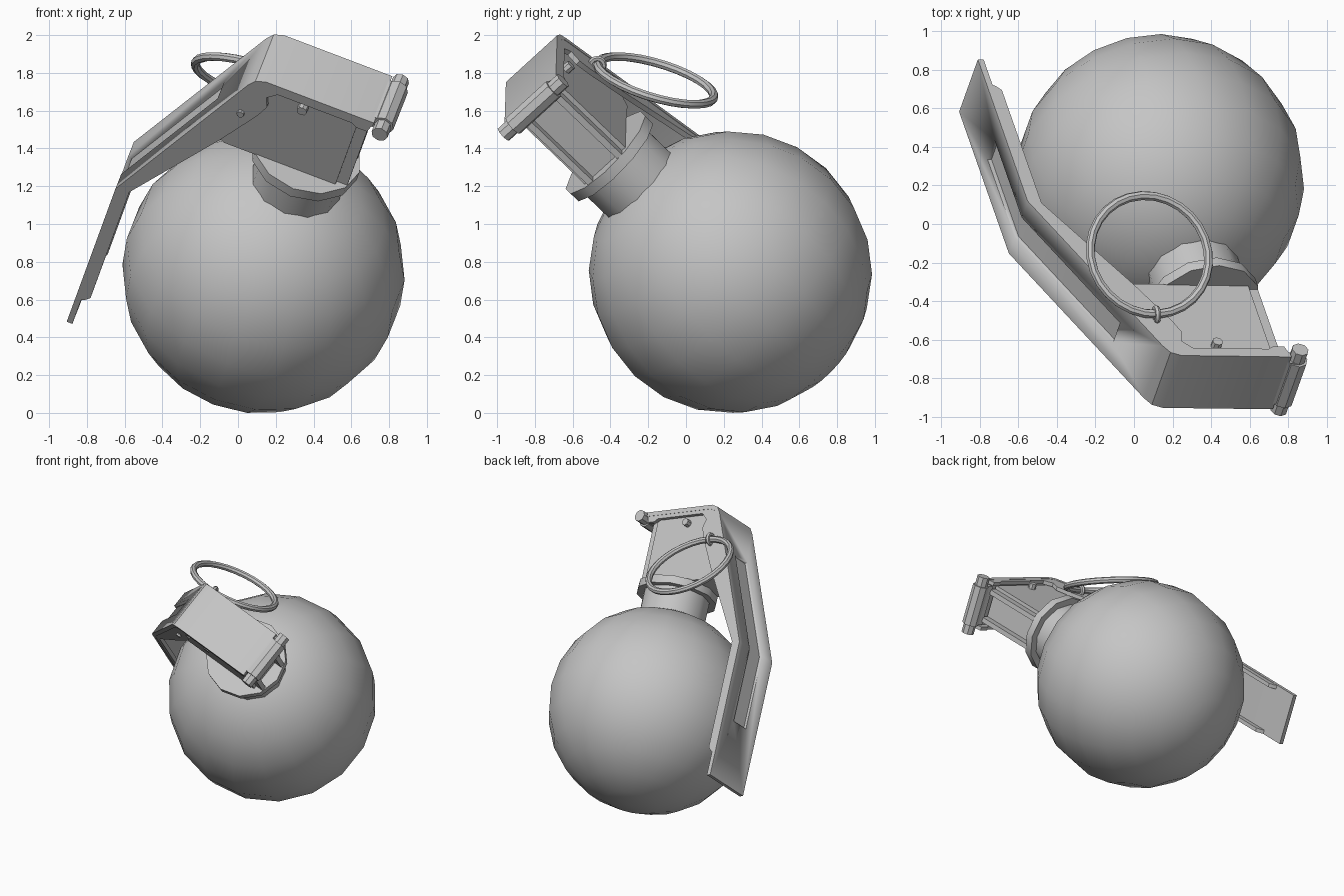
import bpy, bmesh, math
from mathutils import Vector, Matrix

if "Cube" in bpy.data.objects:
    bpy.data.objects.remove(bpy.data.objects["Cube"])

# Tilted body frame: X = hinge side, Y = lever width, Z = neck axis
A = Vector((0.246, -0.70, 0.671)).normalized()
W = Vector((0.257, 0.718, 0.653))
W = (W - A * W.dot(A)).normalized()
R = W.cross(A)
FRAME = Matrix((R, W, A)).transposed().to_4x4()
FRAME.translation = (0.135, 0.235, 0.745)

grey = bpy.data.materials.new("grey_metal")
grey.diffuse_color = (0.56, 0.56, 0.56, 1)
grey.use_nodes = True
grey.node_tree.nodes["Principled BSDF"].inputs["Base Color"].default_value = grey.diffuse_color


def finish(name, bm, matrix=FRAME):
    bmesh.ops.recalc_face_normals(bm, faces=bm.faces)
    mesh = bpy.data.meshes.new(name)
    bm.to_mesh(mesh)
    bm.free()
    mesh.materials.append(grey)
    mesh.shade_smooth()
    mesh.set_sharp_from_angle(angle=math.radians(35))
    ob = bpy.data.objects.new(name, mesh)
    ob.matrix_world = matrix
    bpy.context.collection.objects.link(ob)
    return ob


def prism(name, outline, w0, w1):
    """Extrude a side outline across the width."""
    bm = bmesh.new()
    face = bm.faces.new([bm.verts.new((u, w0, a)) for u, a in outline])
    ext = bmesh.ops.extrude_face_region(bm, geom=[face])
    moved = [v for v in ext["geom"] if isinstance(v, bmesh.types.BMVert)]
    bmesh.ops.translate(bm, verts=moved, vec=(0, w1 - w0, 0))
    return finish(name, bm)


def cylinder(name, radius, length, centre, sides, across=False):
    bm = bmesh.new()
    m = Matrix.Translation(centre)
    if across:
        m = m @ Matrix.Rotation(math.pi / 2, 4, 'X')
    bmesh.ops.create_cone(bm, cap_ends=True, segments=sides, radius1=radius,
                          radius2=radius, depth=length, matrix=m)
    return finish(name, bm)


def torus(name, major, minor, n, k, matrix):
    bm = bmesh.new()
    rows = []
    for i in range(n):
        t = 2 * math.pi * i / n
        row = []
        for j in range(k):
            p = 2 * math.pi * j / k
            d = major + minor * math.cos(p)
            row.append(bm.verts.new((d * math.cos(t), d * math.sin(t), minor * math.sin(p))))
        rows.append(row)
    for i in range(n):
        for j in range(k):
            a, b = rows[i], rows[(i + 1) % n]
            bm.faces.new((a[j], b[j], b[(j + 1) % k], a[(j + 1) % k]))
    ob = finish(name, bm, matrix)
    ob.data.shade_smooth()
    return ob


def offset(path, d):
    """Shift an open polyline to its left by d with mitred corners."""
    pts = [Vector(p) for p in path]
    out = []
    for i, p in enumerate(pts):
        dirs = []
        if i > 0:
            dirs.append((p - pts[i - 1]).normalized())
        if i < len(pts) - 1:
            dirs.append((pts[i + 1] - p).normalized())
        normals = [Vector((-q.y, q.x)) for q in dirs]
        n = sum(normals, Vector((0, 0))).normalized()
        out.append(tuple(p + n * d / n.dot(normals[0])))
    return out


def strip(path, d0, d1):
    return offset(path, d0) + offset(path, d1)[::-1]


# Round body, neck and collar
bm = bmesh.new()
bmesh.ops.create_uvsphere(bm, u_segments=18, v_segments=12, radius=0.75)
body = finish("body", bm)
body.data.shade_smooth()
cylinder("neck", 0.245, 0.32, (0, 0, 0.76), 12)
cylinder("collar", 0.295, 0.06, (0, 0, 0.915), 12)

# Fuse head with two end rails leaving a recess between them
prism("fuse_head", [(0.2, 0.94), (-0.43, 0.94), (-0.54, 1.0), (-0.36, 1.46), (0.2, 1.46)],
      -0.15, 0.15)
for s in (-1, 1):
    prism("head_rail", [(0.19, 0.94), (0.26, 0.94), (0.26, 1.46), (0.19, 1.46)],
          s * 0.09, s * 0.125)

# Bent lever plate with a pressed groove
bend = [(0.28, 1.51), (-0.33, 1.51), (-0.385, 1.488), (-0.416, 1.44), (-0.885, 0.375)]
lever = prism("lever", strip(bend + [(-0.885, -0.675)], 0, 0.032), -0.19, 0.19)
groove = prism("groove_cutter", strip([(-0.544, 1.15), (-0.885, 0.375), (-0.885, -0.2)],
                                      -0.03, 0.022), -0.07, 0.07)
groove.hide_render = True
cut = lever.modifiers.new("groove", 'BOOLEAN')
cut.operation = 'DIFFERENCE'
cut.solver = 'EXACT'
cut.object = groove
bpy.context.view_layer.objects.active = lever
bpy.ops.object.modifier_apply(modifier=cut.name)
bpy.data.objects.remove(groove)

# Side flanges, deepest beside the head and ending short of the tip
flange = offset(bend + [(-0.885, -0.5)], 0.012) + [
    (-0.835, -0.48), (-0.81, -0.45), (-0.81, 0.385), (-0.455, 0.985), (-0.313, 1.25),
    (-0.28, 1.335), (-0.3, 1.4), (-0.25, 1.45), (0.17, 1.45), (0.2, 1.43), (0.26, 1.43)]
for s in (-1, 1):
    prism("lever_flange", flange, s * 0.16, s * 0.188)

# Hinge pin with its knuckle and hook
cylinder("hinge_pin", 0.045, 0.44, (0.33, -0.005, 1.48), 8, True)
cylinder("hinge_knuckle", 0.058, 0.3, (0.33, -0.005, 1.48), 8, True)
prism("hinge_hook", [(0.25, 1.505), (0.33, 1.525), (0.33, 1.45), (0.25, 1.44)], -0.15, 0.15)

# Cross pin and pull pin
cylinder("cross_pin", 0.028, 0.38, (-0.1, 0, 1.4), 8, True)
cylinder("pull_pin", 0.02, 0.41, (-0.4, 0, 1.23), 8, True)

# Pull ring and the small eyelet holding it
normal = Vector((0.31, 0.3, 1)).normalized()
tilt = normal.to_track_quat('Z', 'Y').to_matrix().to_4x4()
centre = Vector((0.08, -0.16, 1.76))
torus("pull_ring", 0.32, 0.024, 28, 8, Matrix.Translation(centre) @ tilt)
spot = Vector((0.115, -0.47, 1.842))
out = spot - centre
tangent = normal.cross(out).normalized()
loop = tangent.to_track_quat('Z', 'Y').to_matrix().to_4x4()
torus("eyelet", 0.036, 0.015, 12, 6, Matrix.Translation(spot) @ loop)
